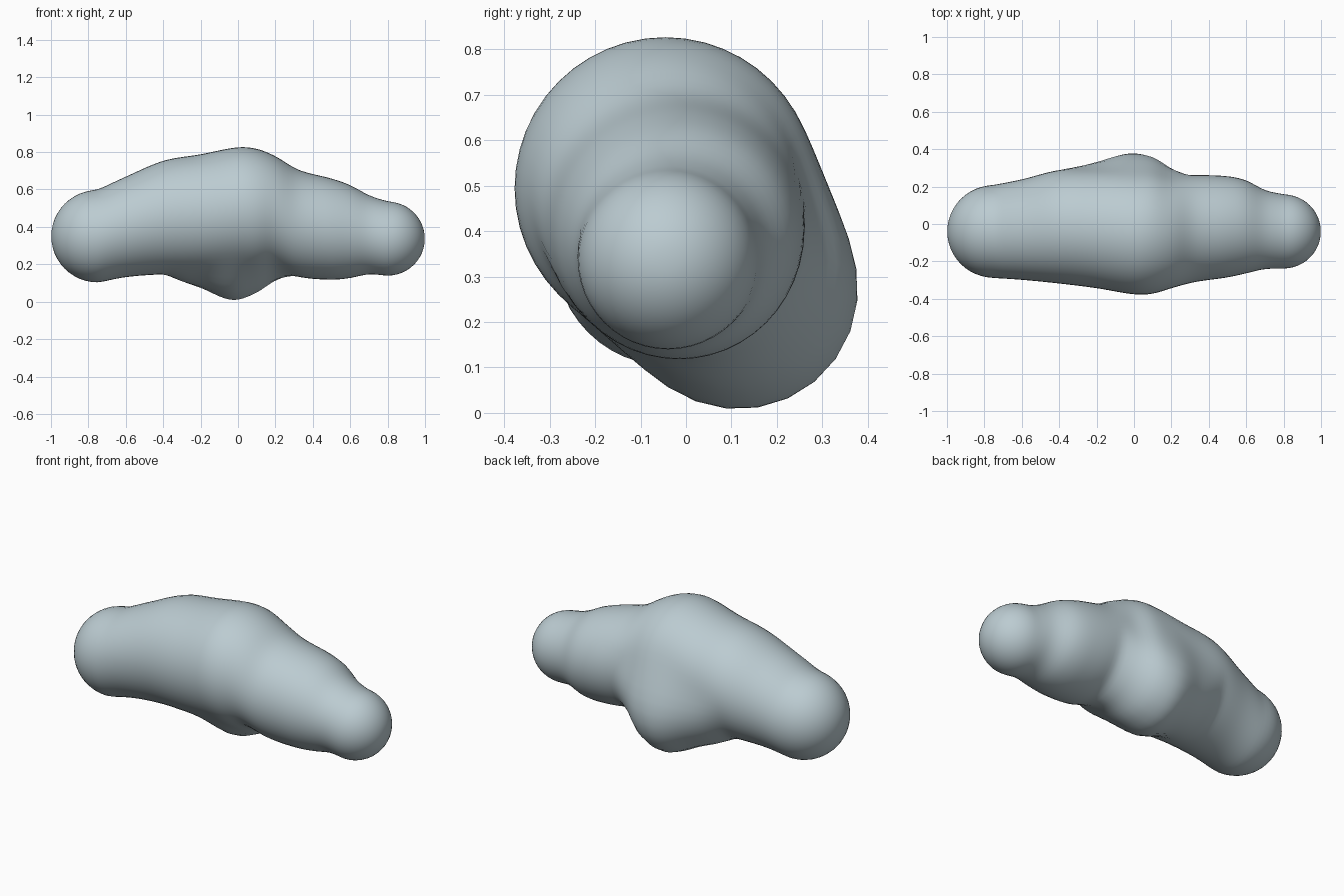
import bpy
import bmesh
import math
from mathutils import Vector

cube = bpy.data.objects.get("Cube")
if cube:
    bpy.data.objects.remove(cube, do_unlink=True)

# Circles that the lobes pass through: x, then centre y, centre z, radius
TRUNK = [(-.75, -.04, .35, .25), (-.6, -.03, .4, .27), (-.4, -.015, .45, .305),
         (-.2, -.025, .47, .32), (0, -.045, .495, .333), (.1, -.045, .49, .33),
         (.2, -.045, .48, .3), (.32, -.025, .42, .288), (.5, -.015, .388, .272),
         (.6, -.015, .375, .25), (.7, -.03, .358, .212), (.8, -.04, .337, .2)]
BULGE = [(-.4, 0, .44, .29), (-.3, .05, .365, .26), (-.2, .085, .32, .25),
         (-.03, .115, .27, .27), (.1, .11, .295, .255), (.2, .06, .35, .24),
         (.3, -.02, .42, .28)]
SIDES = 48


def circle_at(stations, x):
    """Smooth interpolation of centre and radius along x."""
    last = len(stations) - 1
    i = next((k for k in range(last) if x <= stations[k + 1][0]), last - 1)
    a, b = Vector(stations[i][1:]), Vector(stations[i + 1][1:])
    xa, xb = stations[i][0], stations[i + 1][0]
    h = xb - xa

    def slope(k):
        lo, hi = stations[max(k - 1, 0)], stations[min(k + 1, last)]
        return (Vector(hi[1:]) - Vector(lo[1:])) / (hi[0] - lo[0]) * h

    t = min(max((x - xa) / h, 0), 1)
    s = 1 - t
    return (a * (1 + 2 * t) * s * s + slope(i) * t * s * s
            + b * (3 - 2 * t) * t * t - slope(i + 1) * s * t * t)


def ray_length(direction, offset, radius):
    """Distance from the trunk centre to the far side of a circle."""
    along = direction.dot(offset)
    inside = radius ** 2 - offset.length_squared + along ** 2
    return along + math.sqrt(inside) if inside >= 0 else 0


def section(x):
    """Outline of the trunk circle stretched over the bulge circle."""
    trunk = circle_at(TRUNK, x)
    circles = [trunk]
    if BULGE[0][0] < x < BULGE[-1][0]:
        bulge = circle_at(BULGE, x)
        circles = [trunk.lerp(bulge, k / 12) for k in range(13)]
    ring = []
    for k in range(SIDES):
        angle = math.tau * k / SIDES
        d = Vector((math.cos(angle), math.sin(angle)))
        reach = max(ray_length(d, (c - trunk).xy, c.z) for c in circles)
        ring.append((x, trunk.x + d.x * reach, trunk.y + d.y * reach))
    return ring


def cap(station, side):
    """Rings of a half sphere, from its equator towards its tip."""
    x, y, z, r = station
    for k in range(1, 12):
        a = math.pi / 2 * k / 12
        yield [(x + side * r * math.sin(a),
                y + r * math.cos(a) * math.cos(math.tau * j / SIDES),
                z + r * math.cos(a) * math.sin(math.tau * j / SIDES))
               for j in range(SIDES)]


# Rounded body lofted from end to end
first, final = TRUNK[0], TRUNK[-1]
steps = 64
rings = list(cap(first, -1))[::-1]
rings += [section(first[0] + (final[0] - first[0]) * k / steps)
          for k in range(steps + 1)]
rings += list(cap(final, 1))

bm = bmesh.new()
loops = [[bm.verts.new(p) for p in ring] for ring in rings]
for one, two in zip(loops, loops[1:]):
    for k in range(SIDES):
        n = (k + 1) % SIDES
        bm.faces.new((one[k], one[n], two[n], two[k]))

# Round tips
for loop, station, side in ((loops[0], first, -1), (loops[-1], final, 1)):
    x, y, z, r = station
    tip = bm.verts.new((x + side * r, y, z))
    for k in range(SIDES):
        bm.faces.new((loop[k], loop[(k + 1) % SIDES], tip))

# Soften the blend between the lobes
for _ in range(3):
    bmesh.ops.smooth_vert(bm, verts=bm.verts, factor=.5,
                          use_axis_x=True, use_axis_y=True, use_axis_z=True)
bmesh.ops.recalc_face_normals(bm, faces=bm.faces)
mesh = bpy.data.meshes.new("blob_body")
bm.to_mesh(mesh)
bm.free()
mesh.shade_smooth()

# Pale blue grey surface
paint = bpy.data.materials.new("pale_blue_grey")
paint.use_nodes = True
colour = (.5, .6, .64, 1)
paint.diffuse_color = colour
paint.node_tree.nodes["Principled BSDF"].inputs["Base Color"].default_value = colour
mesh.materials.append(paint)

body = bpy.data.objects.new("blob_body", mesh)
bpy.context.collection.objects.link(body)
